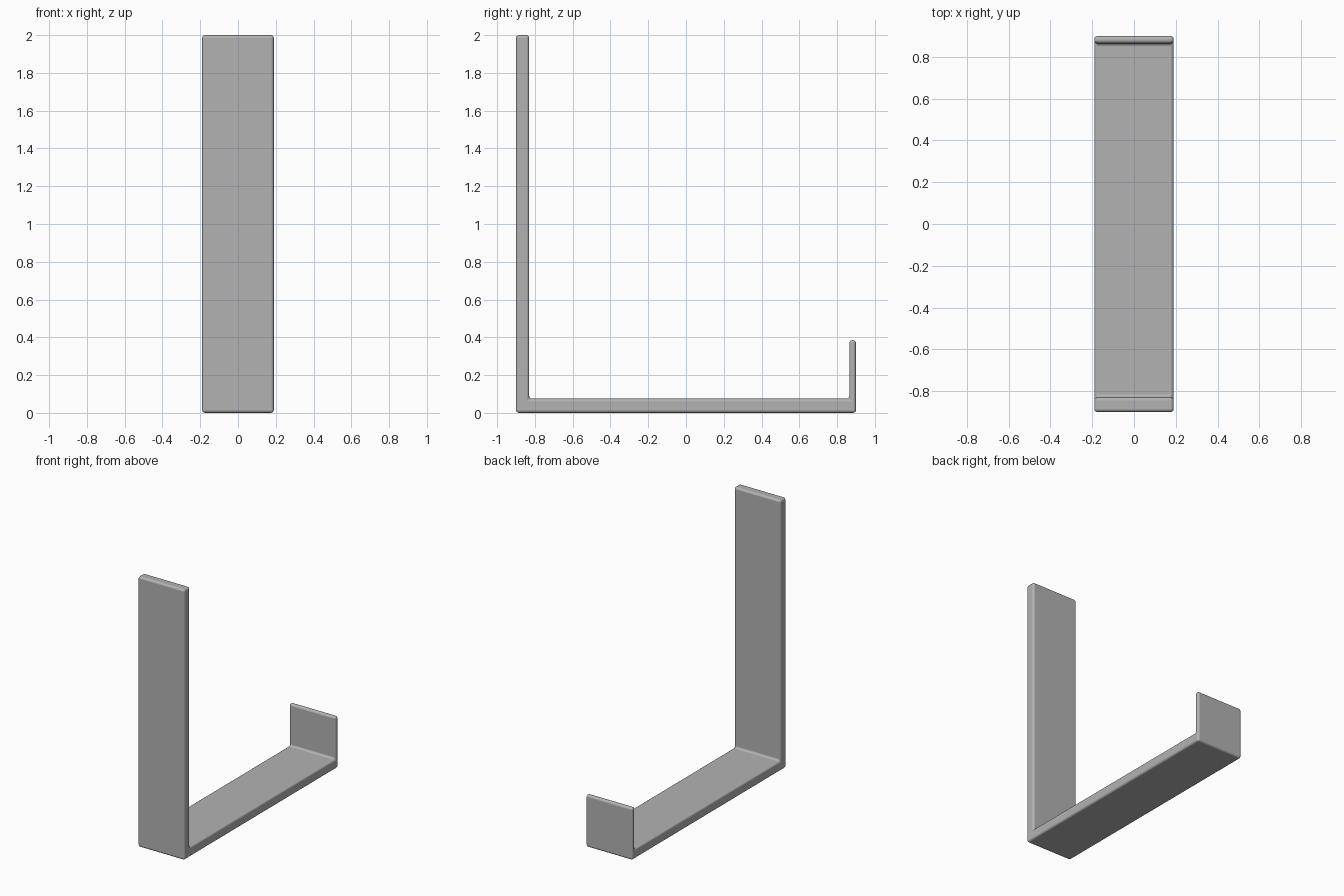
import bpy
import bmesh
from math import radians

cube = bpy.data.objects.get("Cube")
if cube:
    bpy.data.objects.remove(cube, do_unlink=True)

HALF_WIDTH, HALF_DEPTH, HEIGHT = 0.19, 0.9, 2.0
BASE, WALL = 0.075, 0.07
LIP, LIP_HEIGHT = 0.035, 0.385

# Plain grey material
grey = bpy.data.materials.new("light grey")
grey.use_nodes = True
colour = (0.45, 0.45, 0.45, 1)
grey.diffuse_color = colour
grey.node_tree.nodes["Principled BSDF"].inputs["Base Color"].default_value = colour

# Side profile (y, z): tall front wall, flat base, short back lip
profile = [
    (-HALF_DEPTH, 0), (HALF_DEPTH, 0),
    (HALF_DEPTH, LIP_HEIGHT), (HALF_DEPTH - LIP, LIP_HEIGHT),
    (HALF_DEPTH - LIP, BASE), (WALL - HALF_DEPTH, BASE),
    (WALL - HALF_DEPTH, HEIGHT), (-HALF_DEPTH, HEIGHT),
]

# Extrude the profile across the width
bm = bmesh.new()
side = bm.faces.new([bm.verts.new((-HALF_WIDTH, y, z)) for y, z in profile])
extruded = bmesh.ops.extrude_face_region(bm, geom=[side])["geom"]
moved = [v for v in extruded if isinstance(v, bmesh.types.BMVert)]
bmesh.ops.translate(bm, verts=moved, vec=(2 * HALF_WIDTH, 0, 0))
bmesh.ops.recalc_face_normals(bm, faces=bm.faces)
mesh = bpy.data.meshes.new("bracket")
bm.to_mesh(mesh)
bm.free()
mesh.materials.append(grey)
bracket = bpy.data.objects.new("bracket", mesh)
bpy.context.collection.objects.link(bracket)

# Smooth shading and rounded edges
bpy.ops.object.select_all(action="DESELECT")
bracket.select_set(True)
bpy.context.view_layer.objects.active = bracket
bevel = bracket.modifiers.new("rounded edges", "BEVEL")
bevel.width = 0.016
bevel.segments = 4
bevel.limit_method = "ANGLE"
bevel.harden_normals = True
bpy.ops.object.shade_smooth_by_angle(angle=radians(40))
